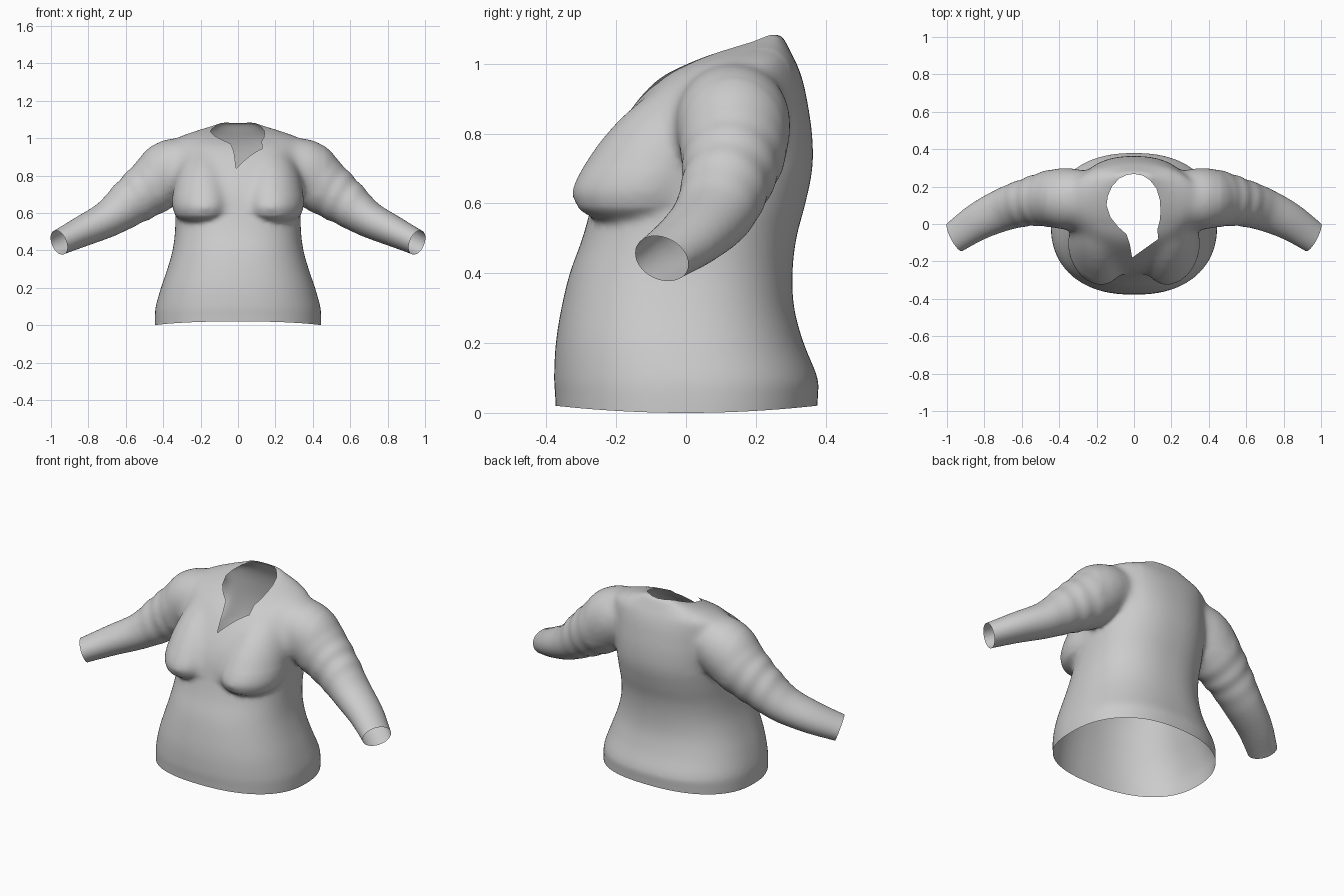
import bpy, bmesh, math
from mathutils import Vector, Matrix
from mathutils.bvhtree import BVHTree

if "Cube" in bpy.data.objects:
    bpy.data.objects.remove(bpy.data.objects["Cube"])


def spline(keys, steps):
    """Catmull-Rom through tuples of any length."""
    out = []
    n = len(keys)
    for i in range(n - 1):
        a, b, c, d = (keys[max(i - 1, 0)], keys[i], keys[i + 1], keys[min(i + 2, n - 1)])
        for s in range(steps):
            t = s / steps
            out.append([0.5 * (2 * q + (r - p) * t + (2 * p - 5 * q + 4 * r - u) * t * t
                               + (3 * q - p - 3 * r + u) * t ** 3)
                        for p, q, r, u in zip(a, b, c, d)])
    out.append(list(keys[-1]))
    return out


def loft(bm, rings):
    """Closed solid through rings of points."""
    vs = [[bm.verts.new(p) for p in r] for r in rings]
    n = len(vs[0])
    faces = [bm.faces.new((a[i], a[(i + 1) % n], b[(i + 1) % n], b[i]))
             for a, b in zip(vs, vs[1:]) for i in range(n)]
    faces += [bm.faces.new(vs[0]), bm.faces.new(vs[-1])]
    bmesh.ops.recalc_face_normals(bm, faces=faces)


def power(v, e):
    return math.copysign(abs(v) ** e, v)


bm = bmesh.new()

# Torso: height, half width, front y, back y
torso = [(-.04, .445, -.372, .375), (.04, .445, -.375, .378), (.1, .44, -.378, .377),
         (.2, .412, -.373, .337), (.3, .378, -.357, .31), (.4, .35, -.333, .305),
         (.5, .337, -.297, .316), (.6, .335, -.27, .342), (.7, .335, -.25, .362),
         (.8, .335, -.205, .361), (.9, .335, -.135, .346), (.96, .335, -.075, .332),
         (1.0, .325, .0, .317), (1.03, .255, .07, .302), (1.06, .155, .16, .287),
         (1.085, .09, .235, .272)]
rings = []
for z, w, f, b in spline(torso, 4):
    ring = []
    for k in range(72):
        t = math.tau * k / 72
        ring.append((w * power(math.sin(t), .86),
                     (f + b) / 2 - (b - f) / 2 * power(math.cos(t), .86), z))
    rings.append(ring)
loft(bm, rings)

# Sleeves: centre x y z, radius up, radius across
sleeve = [(.24, .13, .87, .13, .15), (.35, .135, .835, .164, .165), (.44, .135, .757, .156, .155),
          (.56, .118, .668, .131, .13), (.69, .08, .572, .1, .116),
          (.83, .015, .503, .083, .102), (.957, -.07, .442, .069, .087), (1.0, -.097, .421, .069, .087)]
for side in (-1, 1):
    path = spline(sleeve, 8)
    rings = []
    for i, (x, y, z, ru, rs) in enumerate(path):
        c = Vector((x, y, z))
        tan = (Vector(path[min(i + 1, len(path) - 1)][:3]) - Vector(path[max(i - 1, 0)][:3])).normalized()
        across = (Vector((0, 1, 0)) - tan * tan.y).normalized()
        up = across.cross(tan)
        if up.z < 0:
            up = -up
        ring = []
        for k in range(48):
            a = math.tau * k / 48
            # soft gathered folds above the elbow
            fold = 1 + .03 * math.exp(-((x - .55) / .09) ** 2) * math.sin(x * 85 + 1.5 * math.sin(a))
            p = c + (up * ru * math.sin(a) + across * rs * math.cos(a)) * fold
            ring.append((p.x * side, p.y, p.z))
        rings.append(ring)
    loft(bm, rings)

    # Bust: teardrop, long slope above and short round underside
    bust = bmesh.ops.create_uvsphere(bm, u_segments=40, v_segments=32, radius=1)['verts']
    for v in bust:
        x, y, z = v.co
        dz = z * (.31 if z > 0 else .1)
        v.co = (side * .2 + x * .155, -.145 + y * .187 + max(dz, 0) * .45 + side * x * .03, .635 + dz)

# Fuse all solids into one skin
me = bpy.data.meshes.new("shirt_solid")
bm.to_mesh(me)
bm.free()
solid = bpy.data.objects.new("shirt_solid", me)
bpy.context.collection.objects.link(solid)
mod = solid.modifiers.new("fuse", 'REMESH')
mod.mode = 'VOXEL'
mod.voxel_size = .011
dg = bpy.context.evaluated_depsgraph_get()
skin = bpy.data.meshes.new_from_object(solid.evaluated_get(dg))
bpy.data.objects.remove(solid)
bm = bmesh.new()
bm.from_mesh(skin)


def relax(verts, times):
    for _ in range(times):
        bmesh.ops.smooth_vert(bm, verts=verts, factor=.5, use_axis_x=True, use_axis_y=True, use_axis_z=True)


# Even out the cloth, more so over chest and shoulders
relax(bm.verts[:], 5)
relax([v for v in bm.verts if v.co.y < .02 and v.co.z > .59 and abs(v.co.x) < .36], 30)
relax([v for v in bm.verts if .2 < abs(v.co.x) < .46 and v.co.z > .7], 20)
relax(bm.verts[:], 2)
tree = BVHTree.FromBMesh(bm)


def slice_off(co, no, test, clear=True):
    faces = [f for f in bm.faces if test(f.calc_center_median())]
    geom = set(faces)
    for f in faces:
        geom.update(f.edges)
        geom.update(f.verts)
    bmesh.ops.bisect_plane(bm, geom=list(geom), dist=1e-5, plane_co=co, plane_no=no, clear_outer=clear)


# Open the hem and cuffs
slice_off((0, 0, 0), (0, 0, -1), lambda c: c.z < .1)
for s in (-1, 1):
    slice_off((.957 * s, -.07, .442), (.82 * s, -.46, -.35), lambda c: c.x * s > .75)
for v in bm.verts:
    if v.co.z < .1:
        v.co.z += .02 * (v.co.y / .37) ** 2 * (1 - v.co.z / .1)

# Neck opening with an off-centre slit and folded-over flap
neck = [(-.01, -.18), (-.022, -.11), (-.04, -.055), (-.085, -.015), (-.125, .035), (-.147, .1),
        (-.14, .15), (-.118, .2), (-.08, .243), (-.04, .262), (0, .268), (.045, .26), (.085, .235),
        (.12, .19), (.138, .13), (.142, .07), (.138, .02), (.125, -.03), (.13, -.08), (.06, -.13)]
for a, b in zip(neck, neck[1:] + neck[:1]):
    mid = Vector(((a[0] + b[0]) / 2, (a[1] + b[1]) / 2))
    r = math.dist(a, b) / 2 + .02
    slice_off((a[0], a[1], .9), (b[1] - a[1], a[0] - b[0], 0),
              lambda c: c.z > .75 and (c.xy - mid).length < r, False)


def in_neck(c):
    hit = False
    for a, b in zip(neck, neck[1:] + neck[:1]):
        if (a[1] > c.y) != (b[1] > c.y) and c.x < a[0] + (c.y - a[1]) * (b[0] - a[0]) / (b[1] - a[1]):
            hit = not hit
    return hit


bmesh.ops.delete(bm, geom=[f for f in bm.faces if f.calc_center_median().z > .75
                           and in_neck(f.calc_center_median())], context='FACES')


def finish(name, mesh_bm):
    m = bpy.data.meshes.new(name)
    mesh_bm.to_mesh(m)
    mesh_bm.free()
    for p in m.polygons:
        p.use_smooth = True
    ob = bpy.data.objects.new(name, m)
    bpy.context.collection.objects.link(ob)


finish("shirt", bm)

# Button placket patch under the slit, laid on the chest
bm = bmesh.new()
bmesh.ops.create_grid(bm, x_segments=6, y_segments=8, size=1)
for v in bm.verts:
    x, z = v.co.x * .032 - .008, .8 + v.co.y * .04
    hit = tree.ray_cast(Vector((x, -1, z)), Vector((0, 1, 0)))[0]
    v.co = (x, hit.y - .003, z)
finish("placket", bm)
